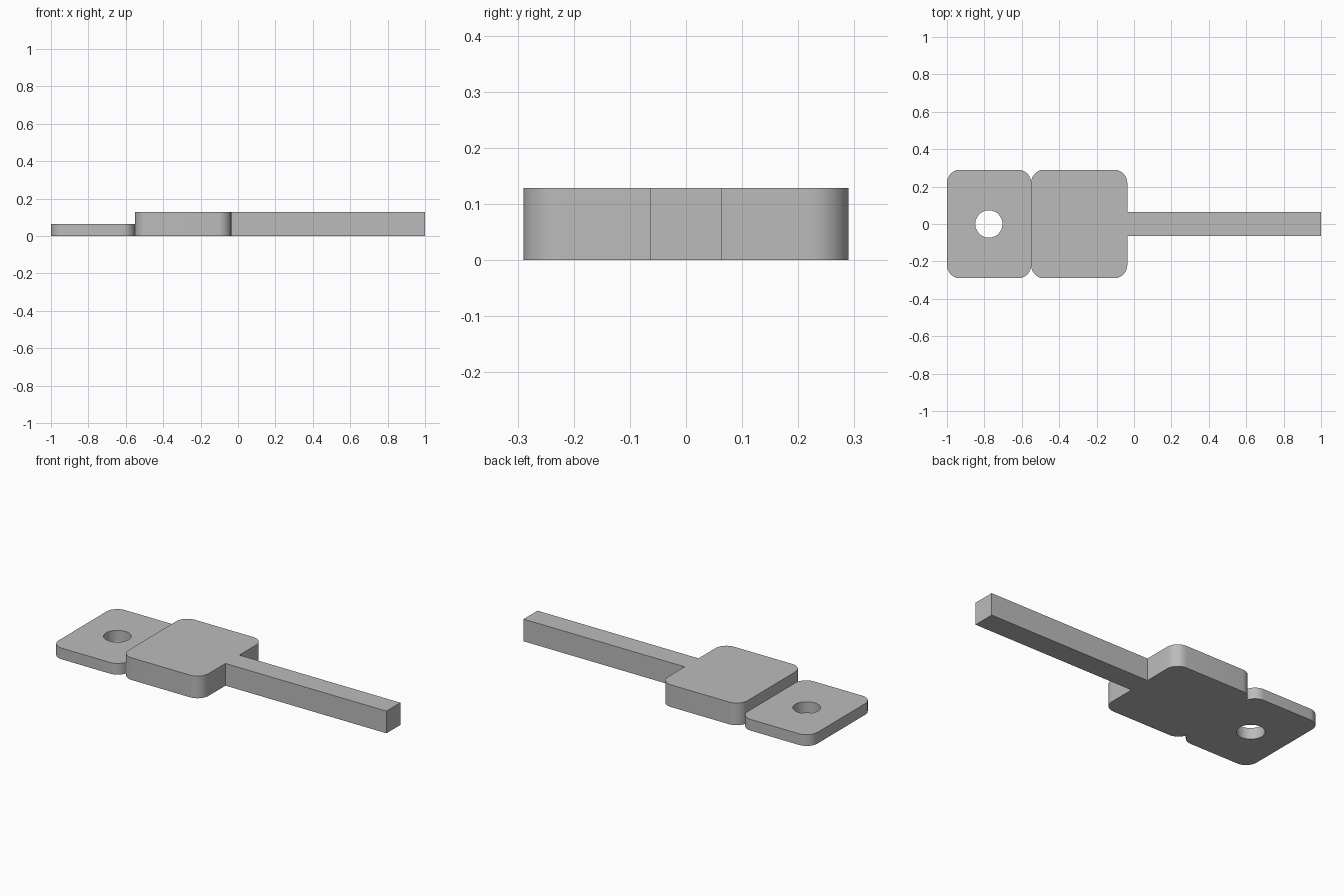
import bpy, bmesh, math

if "Cube" in bpy.data.objects:
    bpy.data.objects.remove(bpy.data.objects["Cube"], do_unlink=True)

# Single plain grey finish
grey = bpy.data.materials.new("plain_grey")
grey.use_nodes = True
colour = (0.5, 0.5, 0.5, 1)
grey.diffuse_color = colour
grey.node_tree.nodes["Principled BSDF"].inputs["Base Color"].default_value = colour


def arc(cx, cy, radius, start, sweep, steps):
    return [(cx + radius * math.cos(start + sweep * i / steps),
             cy + radius * math.sin(start + sweep * i / steps)) for i in range(steps + 1)]


def rounded_rect(x0, x1, half_width, radius):
    """Outline with four rounded corners, or square ones if radius is 0."""
    corners = [(x1, 1), (x0, 1), (x0, -1), (x1, -1)]
    if not radius:
        return [(x, s * half_width) for x, s in corners]
    points = []
    for i, (x, s) in enumerate(corners):
        cx = x - radius if x == x1 else x + radius
        points += arc(cx, s * (half_width - radius), radius, i * math.pi / 2, math.pi / 2, 12)
    return points


def plate(name, height, *loops):
    """Extrude an outline, with any further loops as through holes."""
    bm = bmesh.new()
    edges = []
    for loop in loops:
        verts = [bm.verts.new((x, y, 0)) for x, y in loop]
        edges += [bm.edges.new((verts[i - 1], verts[i])) for i in range(len(verts))]
    if len(loops) == 1:
        bm.faces.new(verts)
    else:
        bmesh.ops.triangle_fill(bm, edges=edges, use_beauty=True)
    top = bmesh.ops.extrude_face_region(bm, geom=bm.faces[:], use_keep_orig=True)["geom"]
    bmesh.ops.translate(bm, vec=(0, 0, height),
                        verts=[v for v in top if isinstance(v, bmesh.types.BMVert)])
    bmesh.ops.recalc_face_normals(bm, faces=bm.faces[:])
    mesh = bpy.data.meshes.new(name)
    bm.to_mesh(mesh)
    bm.free()
    mesh.materials.append(grey)
    obj = bpy.data.objects.new(name, mesh)
    bpy.context.collection.objects.link(obj)
    bpy.ops.object.select_all(action="DESELECT")
    obj.select_set(True)
    bpy.context.view_layer.objects.active = obj
    bpy.ops.object.shade_smooth_by_angle(angle=math.radians(30))


# Thin mounting tab with a round hole
hole = arc(-0.776, 0, 0.073, 0, 2 * math.pi, 48)[:-1]
plate("mounting_tab", 0.065, rounded_rect(-1, -0.55, 0.29, 0.07), hole)

# Thick body block
plate("body_block", 0.129, rounded_rect(-0.55, -0.036, 0.29, 0.07))

# Long square bar
plate("long_bar", 0.129, rounded_rect(-0.036, 1, 0.064, 0))
